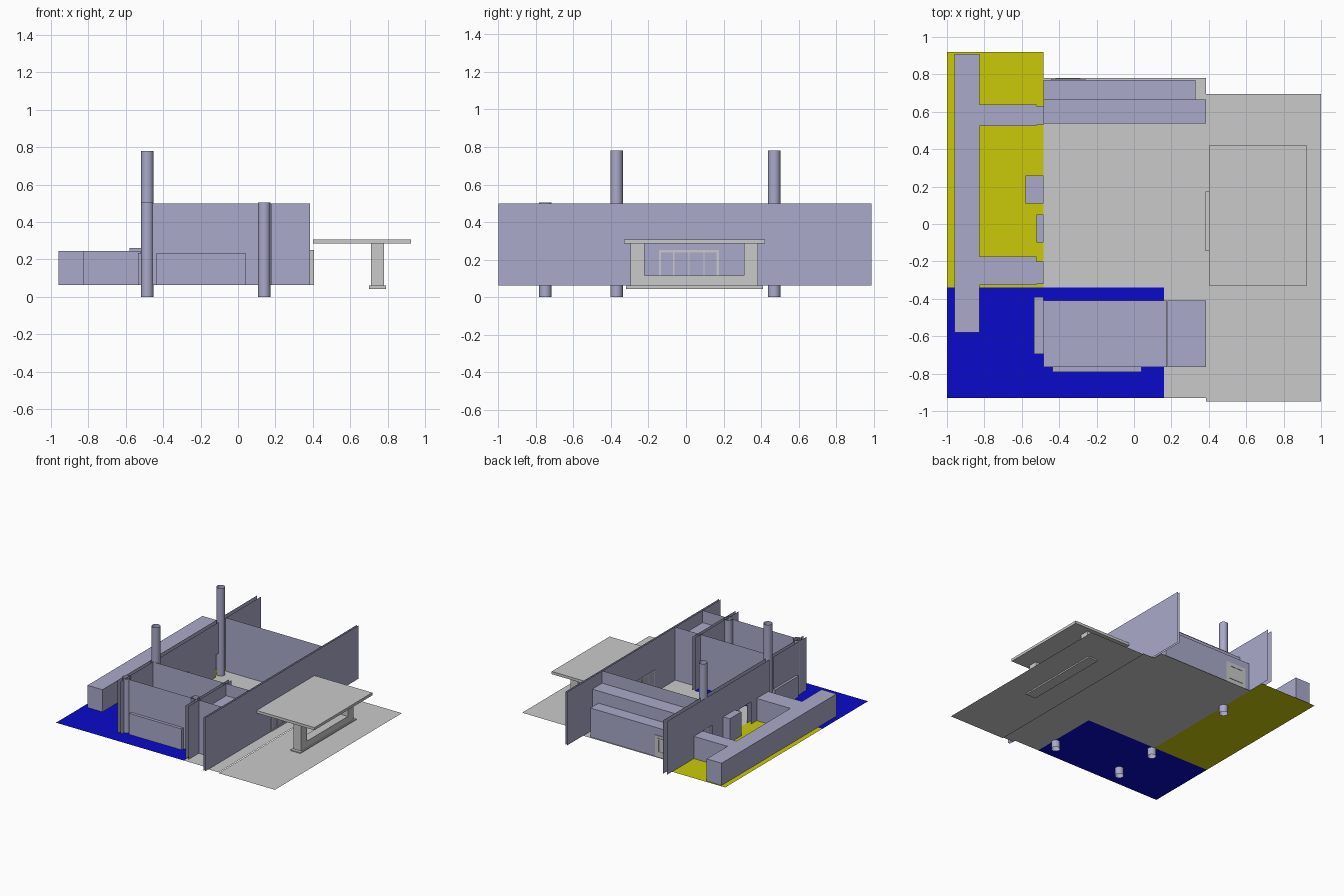
import bpy, bmesh, math
from mathutils import Vector

old = bpy.data.objects.get("Cube")
if old:
    bpy.data.objects.remove(old, do_unlink=True)


def material(name, rgb):
    m = bpy.data.materials.new(name)
    m.use_nodes = True
    m.diffuse_color = (*rgb, 1)
    m.node_tree.nodes["Principled BSDF"].inputs["Base Color"].default_value = (*rgb, 1)
    return m


LILAC = material("lilac wall", (0.40, 0.40, 0.59))
GREY = material("light grey", (0.59, 0.59, 0.59))
BLUE = material("blue ground", (0.003, 0.003, 0.59))
YELLOW = material("yellow ground", (0.59, 0.59, 0.003))

SIDES = {"+x": (1, 0, 0), "-x": (-1, 0, 0), "+y": (0, 1, 0),
         "-y": (0, -1, 0), "+z": (0, 0, 1), "-z": (0, 0, -1)}


def finish(name, bm, mat):
    me = bpy.data.meshes.new(name)
    bm.to_mesh(me)
    bm.free()
    me.materials.append(mat)
    ob = bpy.data.objects.new(name, me)
    bpy.context.scene.collection.objects.link(ob)
    return ob


def box(name, mat, x, y, z, keep="+x -x +y -y +z -z", flip=False):
    """Box between ranges, with only the listed sides kept."""
    bm = bmesh.new()
    bmesh.ops.create_cube(bm, size=1)
    bm.normal_update()
    wanted = [Vector(SIDES[k]) for k in keep.split()]
    gone = [f for f in bm.faces if not any(f.normal.dot(w) > 0.9 for w in wanted)]
    bmesh.ops.delete(bm, geom=gone, context="FACES")
    for v in bm.verts:
        v.co = [r[0] + (c + 0.5) * (r[1] - r[0]) for c, r in zip(v.co, (x, y, z))]
    if flip:
        bmesh.ops.reverse_faces(bm, faces=bm.faces)
    return finish(name, bm, mat)


def ground(name, mat, x, y, z):
    box(name, mat, x, y, (z, z + 0.001), "+z -z")


def column(name, x, y, top):
    bm = bmesh.new()
    bmesh.ops.create_cone(bm, cap_ends=False, segments=24, radius1=0.033, radius2=0.033, depth=top)
    bmesh.ops.translate(bm, verts=bm.verts, vec=(x, y, top / 2))
    for f in bm.faces:
        f.smooth = True
    finish(name, bm, LILAC)


BASE, TOP, LOW = 0.063, 0.5, 0.245
HIGH = (BASE, TOP)
PAIR = "+x -x"
SHELL = "+x -x +y -y"

# Ground sheets
ground("yellow_garden", YELLOW, (-1, -0.485), (-0.34, 0.92), 0.061)
ground("blue_pool", BLUE, (-1, 0.16), (-0.93, -0.34), 0.061)
ground("house_floor", GREY, (-0.485, 0.385), (-0.34, 0.78), 0.061)
ground("front_floor", GREY, (0.16, 0.385), (-0.93, -0.34), 0.061)
ground("drive_edge", GREY, (0.385, 0.49), (-0.95, 0.695), 0.06)
ground("driveway", GREY, (0.49, 1), (-0.95, 0.695), 0.053)

# Long paired walls, open along the top
box("long_east_wall", LILAC, (0.385, 0.4), (-1, 0.99), HIGH, PAIR)
WEST = (-0.52, -0.485)
for i, (a, b, low) in enumerate([(-0.34, -0.1, BASE), (-0.1, 0.05, LOW), (0.05, 0.4, BASE),
                                 (0.4, 0.53, LOW), (0.53, 0.99, BASE)]):
    box(f"west_wall_{i + 1}", LILAC, WEST, (a, b), (low, TOP), PAIR)
for i, (a, b) in enumerate([(-0.32, -0.2), (-0.1, 0.05), (0.53, 0.63)]):
    box(f"west_lintel_{i + 1}", LILAC, WEST, (a, b), (LOW - 0.003, LOW), "+z -z")
box("front_west_wall", LILAC, (-0.515, -0.485), (-0.83, -0.39), HIGH, PAIR)
box("room_divider_wall", LILAC, (0.155, 0.18), (-0.9, -0.34), HIGH, PAIR)

# Front rooms: open shells with a sunken roof
for name, x, roof in [("front_room", (-0.485, 0.176), 0.29), ("small_room", (0.18, 0.385), 0.4)]:
    box(name + "_walls", LILAC, x, (-0.765, -0.41), HIGH, "+y -y")
    box(name + "_roof", LILAC, x, (-0.765, -0.41), (roof - 0.005, roof), "+z -z")
box("front_bay", LILAC, (-0.435, 0.04), (-0.79, -0.765), (BASE, 0.235))
box("side_bay", LILAC, (-0.535, -0.485), (-0.695, -0.39), (BASE, 0.235))

# Back rooms stepping down outwards
box("back_wall", LILAC, (-0.485, 0.385), (0.533, 0.537), HIGH, "+y -y")
box("back_upper_step", LILAC, (-0.485, 0.385), (0.537, 0.665), (BASE, 0.4), SHELL + " +z")
box("back_lower_step", LILAC, (-0.485, 0.33), (0.665, 0.77), (BASE, 0.3), SHELL + " +z")


# Window set in a frame of bars lying in the x or y direction
def window(name, along_x, start, end, depth, low, high, panes):
    def bar(n, a, b, z0, z1):
        span = (a, b)
        box(f"{name}_{n}", GREY, *((span, depth) if along_x else (depth, span)), (z0, z1))
    t = 0.012
    bar("sill", start, end, low, low + t)
    bar("head", start, end, high - t, high)
    bar("first_jamb", start, start + t, low, high)
    bar("last_jamb", end - t, end, low, high)
    for i in range(1, panes):
        c = start + (end - start) * i / panes
        bar(f"mullion_{i}", c - 0.003, c + 0.003, low, high)


window("east_window", False, -0.145, 0.175, (0.382, 0.405), BASE, 0.25, 4)
box("back_door", GREY, (-0.445, -0.26), (0.77, 0.775), (BASE, 0.24))
window("back_door_frame", True, -0.42, -0.285, (0.775, 0.779), 0.1, 0.22, 2)

# Garden wall with two arms; the middle stretch is lined from below
GARDEN = (-0.96, -0.825)
box("garden_wall_front", LILAC, GARDEN, (-0.58, -0.175), (BASE, LOW))
box("garden_wall_back", LILAC, GARDEN, (0.525, 0.91), (BASE, LOW))
box("garden_wall_middle", LILAC, GARDEN, (-0.175, 0.525), (BASE, LOW), PAIR)
box("garden_wall_cover", LILAC, GARDEN, (-0.175, 0.525), (BASE, LOW), "+z", flip=True)
box("garden_arm_front", LILAC, (-0.825, -0.52), (-0.325, -0.175), (BASE, LOW))
box("garden_arm_back", LILAC, (-0.825, -0.52), (0.525, 0.64), (BASE, LOW))
box("chimney_block", LILAC, (-0.58, -0.485), (0.11, 0.26), (BASE, 0.26))

# Round columns
for name, x, y, top in [("front_west_column", -0.485, -0.75, 0.505),
                        ("front_east_column", 0.14, -0.75, 0.505),
                        ("middle_column", -0.485, -0.37, 0.78),
                        ("back_column", -0.485, 0.47, 0.78)]:
    column(name, x, y, top)

# Carport
POST = (0.71, 0.78)
box("carport_roof", GREY, (0.4, 0.925), (-0.33, 0.42), (0.285, 0.307))
box("carport_foot", GREY, (0.7, 0.79), (-0.32, 0.41), (0.042, 0.062))
box("carport_rail", GREY, POST, (-0.22, 0.31), (0.062, 0.115))
box("carport_front_post", GREY, POST, (-0.295, -0.22), (0.062, 0.285))
box("carport_back_post", GREY, POST, (0.31, 0.385), (0.062, 0.285))
